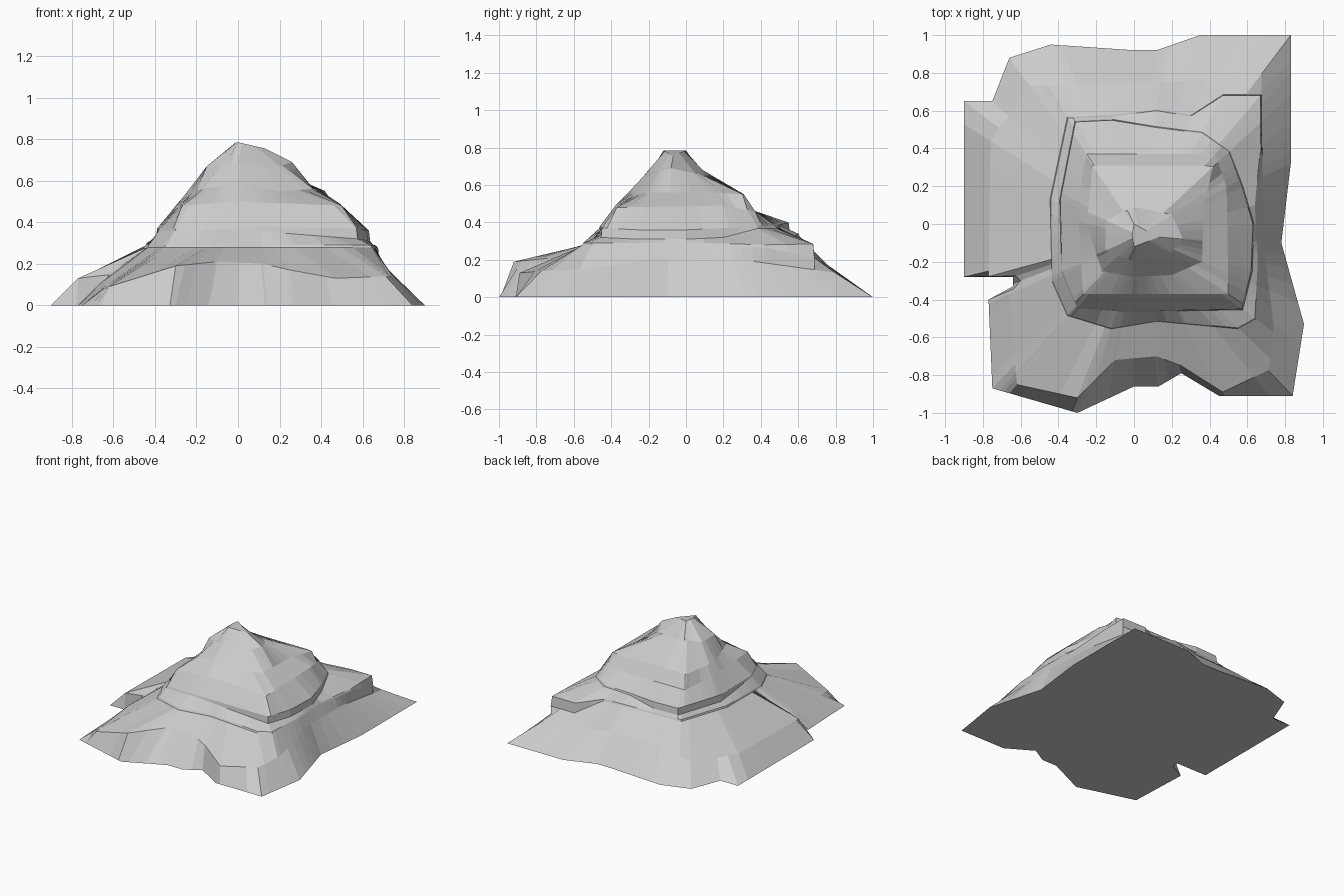
import bpy, bmesh, math

if "Cube" in bpy.data.objects:
    bpy.data.objects.remove(bpy.data.objects["Cube"])

CENTRE = (0.03, -0.06)   # all contours are star-shaped around this point


def angle(p):
    return math.atan2(p[1] - CENTRE[1], p[0] - CENTRE[0]) % math.tau


def on_contour(contour, a):
    """Point where a ray at angle a crosses the closed contour."""
    pts = sorted(contour, key=angle)
    dx, dy = math.cos(a), math.sin(a)
    for i, q in enumerate(pts):
        p = pts[i - 1]
        span = (angle(q) - angle(p)) % math.tau
        if (a - angle(p)) % math.tau <= span + 1e-9:
            cp = dx * (p[1] - CENTRE[1]) - dy * (p[0] - CENTRE[0])
            cq = dx * (q[1] - CENTRE[1]) - dy * (q[0] - CENTRE[0])
            t = cp / (cp - cq)
            return [p[k] + t * (q[k] - p[k]) for k in range(3)]


def cliff_foot(rim, is_cliff, drop):
    """Contour just outside a terrace rim, lower where there is a cliff."""
    return [(x * 1.01, y * 1.01, z - (drop if is_cliff(x, y) else 0.012))
            for x, y, z in rim]


def loft_terrain(name, *contours):
    # share the corner directions of every contour
    angles = []
    for c in contours:
        for p in c:
            a = angle(p)
            if all(abs(math.remainder(a - b, math.tau)) > 0.012 for b in angles):
                angles.append(a)
    angles.sort()
    bm = bmesh.new()
    rings = [[bm.verts.new(on_contour(c, a)) for a in angles] for c in contours]
    n = len(angles)
    for low, high in zip(rings, rings[1:]):
        for i in range(n):
            j = (i + 1) % n
            bm.faces.new((low[i], low[j], high[j], high[i]))
    bm.faces.new(rings[-1])
    bottom = bm.faces.new(rings[0][::-1])
    bmesh.ops.triangulate(bm, faces=[bottom])
    bmesh.ops.recalc_face_normals(bm, faces=bm.faces)
    mesh = bpy.data.meshes.new(name)
    bm.to_mesh(mesh)
    bm.free()
    ob = bpy.data.objects.new(name, mesh)
    bpy.context.collection.objects.link(ob)
    return ob


# ragged footprint on the ground
footprint = [(x, y, 0) for x, y in (
    (-.9, .65), (-.75, .65), (-.66, .88), (-.44, .95), (0, .92), (.12, .92),
    (.35, 1), (.83, 1), (.83, .32), (.78, -.1), (.9, -.53), (.84, -.91),
    (.45, -.91), (.25, -.79), (.13, -.86), (0, -.86), (-.3, -1), (-.75, -.87),
    (-.77, -.4), (-.64, -.33), (-.64, -.28), (-.9, -.28))]

# foothills
foothills = [
    (-.76, .44, .13), (-.55, .73, .12), (-.3, .74, .18), (.1, .75, .18),
    (.45, .76, .16), (.675, .81, .13), (.68, .3, .2), (.69, -.15, .21),
    (.74, -.53, .15), (.72, -.77, .14), (.47, -.89, .13), (.25, -.75, .17),
    (.12, -.7, .2), (-.1, -.72, .21), (-.3, -.92, .19), (-.62, -.85, .09),
    (-.66, -.37, .11), (-.6, -.3, .14), (-.6, -.275, .15), (-.77, -.278, .13)]

# lower terrace with the square shoulder at the back right
lower_terrace = [
    (-.35, -.48, .29), (-.12, -.55, .29), (.12, -.51, .29), (.55, -.55, .29),
    (.64, -.5, .29), (.655, -.2, .29), (.64, .1, .29), (.67, .42, .28),
    (.67, .68, .285), (.47, .68, .285), (.3, .57, .32), (.12, .6, .34),
    (-.12, .57, .33), (-.35, .56, .33), (-.44, .13, .3), (-.43, -.3, .29)]
lower_foot = cliff_foot(lower_terrace, lambda x, y: y > .65, .075)

# middle terrace
middle_terrace = [
    (-.31, .54, .4), (-.12, .55, .4), (.12, .51, .39), (.36, .48, .38),
    (.5, .38, .38), (.57, .2, .37), (.63, 0, .36), (.62, -.25, .36),
    (.57, -.45, .37), (-.05, -.46, .38), (-.3, -.44, .37),
    (-.38, -.25, .37), (-.39, .13, .37)]
middle_foot = cliff_foot(
    middle_terrace, lambda x, y: x > .55 or (x < 0 and y > .1), .05)

# upper terrace, foot and rim
upper_foot = [
    (-.27, -.37, .48), (0, -.37, .5), (.5, -.37, .48), (.49, .2, .49),
    (.43, .37, .46), (-.25, .37, .46), (-.3, .12, .48)]
upper_rim = [
    (-.17, -.25, .56), (0, -.28, .59), (.2, -.27, .55), (.36, -.2, .56),
    (.37, .1, .56), (.42, .31, .55), (-.22, .31, .55), (-.25, 0, .54)]

# summit
summit_foot = [
    (-.15, -.14, .67), (0, -.2, .68), (.2, -.15, .67), (.26, -.08, .69),
    (.2, .05, .66), (0, .09, .68), (-.15, .02, .67)]
summit = [(0, 0, .785), (-.01, -.06, .785), (0, -.12, .785), (.13, -.07, .755)]

loft_terrain("mountain", footprint, foothills, lower_foot, lower_terrace,
             middle_foot, middle_terrace, upper_foot, upper_rim,
             summit_foot, summit)
